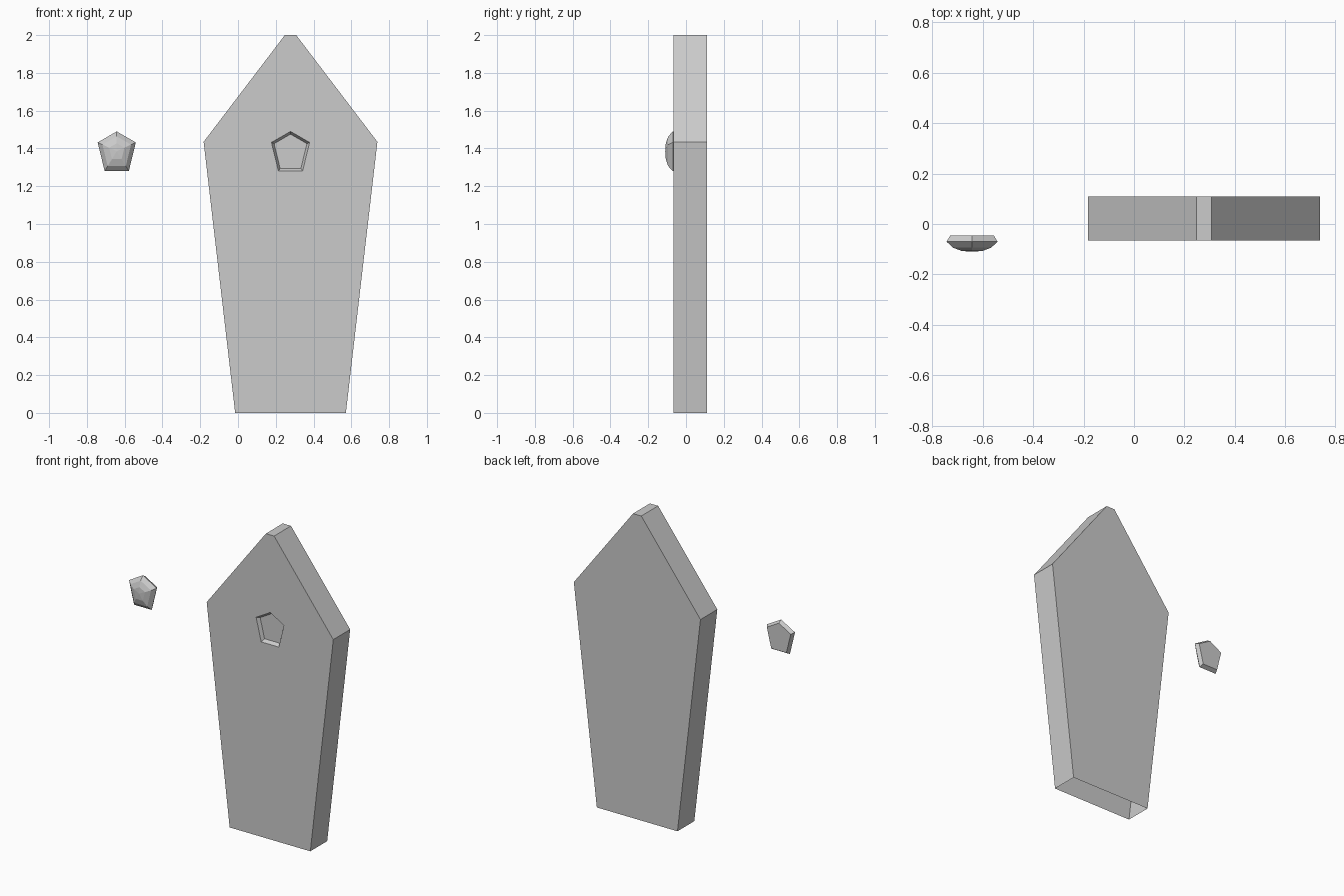
import bpy, bmesh

if "Cube" in bpy.data.objects:
    bpy.data.objects.remove(bpy.data.objects["Cube"])

# Half profiles (x, z); mirrored into full outlines
LID = [(0.03, 2.0), (0.46, 1.435), (0.293, 0.0)]
GEM = [(0.0, 1.49), (0.101, 1.432), (0.064, 1.28)]
CX, GX, GZ = 0.278, -0.642, 1.385


def outline(half, cx):
    left = [(-x, z) for x, z in reversed(half) if x > 0]
    return [(cx + x, z) for x, z in half + left]


def ring(bm, pts, y, cx=0, s=1.0):
    return [bm.verts.new((cx + (x - cx) * s, y, GZ + (z - GZ) * s)) for x, z in pts]


def bridge(bm, a, b, skip=None):
    n = len(a)
    for i in range(n):
        if i != skip:
            bm.faces.new((a[i], a[(i + 1) % n], b[(i + 1) % n], b[i]))


def loop_edges(bm, r):
    return [bm.edges.get((r[i], r[(i + 1) % len(r)])) for i in range(len(r))]


def finish(bm, name):
    me = bpy.data.meshes.new(name)
    bm.to_mesh(me)
    bm.free()
    ob = bpy.data.objects.new(name, me)
    bpy.context.collection.objects.link(ob)
    return ob


# Slab: hollow shell, open underneath, with a tapered five-sided socket in front
bm = bmesh.new()
pts = outline(LID, CX)
front, back = ring(bm, pts, -0.065), ring(bm, pts, 0.11)
bridge(bm, front, back, skip=2)
bm.faces.new(back)
hole = ring(bm, outline(GEM, CX), -0.065, CX)
floor = ring(bm, outline(GEM, CX), -0.043, CX, 0.86)
bridge(bm, hole, floor)
bm.faces.new(floor)
if not bm.edges.get((front[2], front[3])):
    bm.edges.new((front[2], front[3]))
bmesh.ops.triangle_fill(bm, use_beauty=True, normal=(0, -1, 0),
                        edges=loop_edges(bm, front) + loop_edges(bm, hole))
bmesh.ops.recalc_face_normals(bm, faces=bm.faces)
if next(f for f in bm.faces if len(f.verts) == 6).normal.y < 0:
    bmesh.ops.reverse_faces(bm, faces=bm.faces)
finish(bm, "slab")

# Gem: five-sided faceted dome with a tapered back
bm = bmesh.new()
rings = [ring(bm, outline(GEM, GX), y, GX, s) for y, s in
         ((-0.046, 0.86), (-0.07, 1.0), (-0.094, 0.75), (-0.107, 0.4))]
for a, b in zip(rings, rings[1:]):
    bridge(bm, a, b)
bm.faces.new(rings[0])
tip = bm.verts.new((GX, -0.11, GZ))
for i in range(5):
    bm.faces.new((rings[-1][i], rings[-1][(i + 1) % 5], tip))
bmesh.ops.recalc_face_normals(bm, faces=bm.faces)
finish(bm, "gem")
